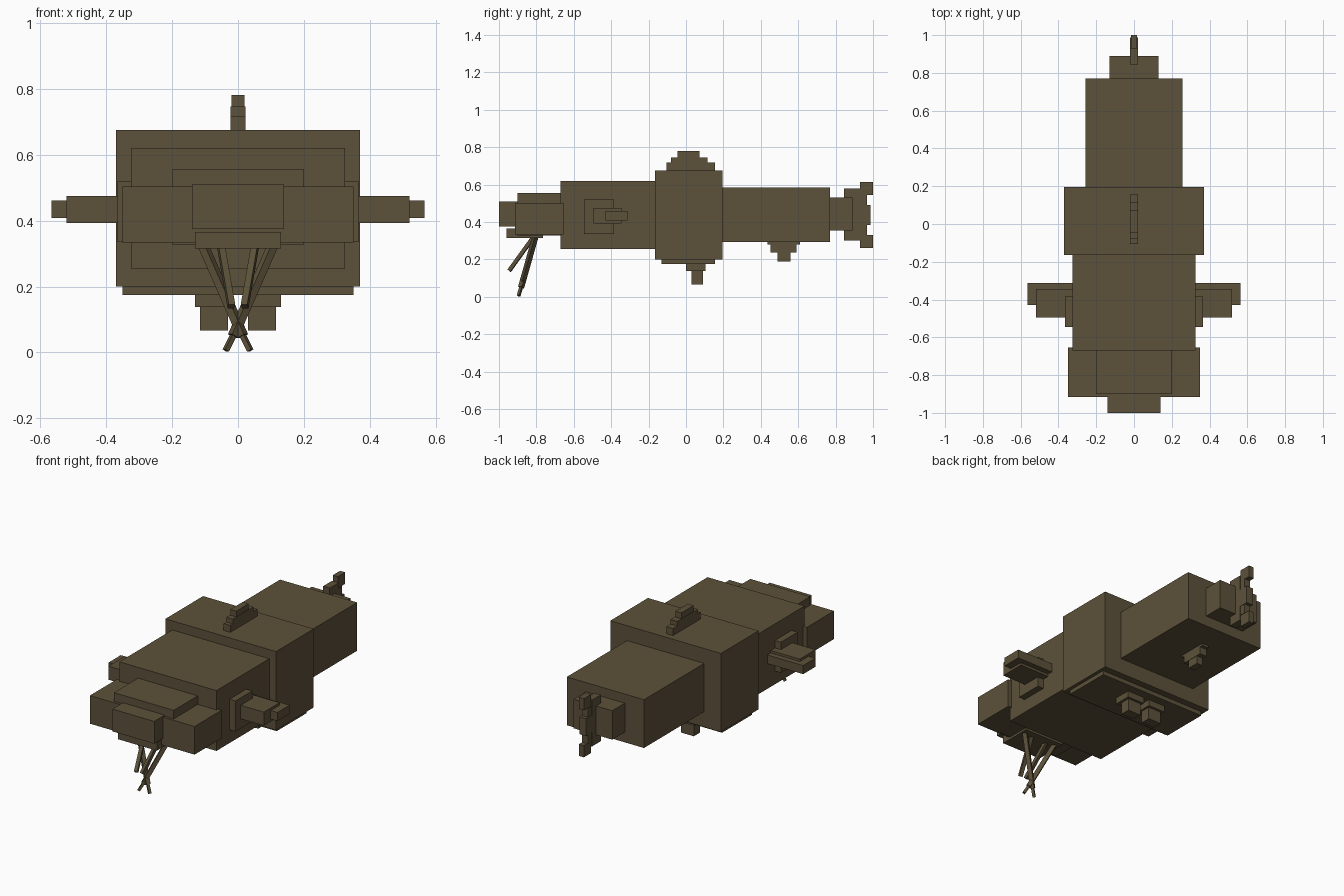
import bpy
from mathutils import Vector

cube = bpy.data.objects.get("Cube")
if cube:
    bpy.data.objects.remove(cube, do_unlink=True)

olive = bpy.data.materials.new("olive_brown")
olive.use_nodes = True
colour = (0.107, 0.082, 0.042, 1)
olive.diffuse_color = colour
olive.node_tree.nodes["Principled BSDF"].inputs["Base Color"].default_value = colour


def finish(name):
    obj = bpy.context.object
    obj.name = name
    obj.data.name = name
    obj.data.materials.append(olive)
    return obj


def box(name, x, y, z):
    """Box from (low, high) ranges."""
    lo, hi = Vector((x[0], y[0], z[0])), Vector((x[1], y[1], z[1]))
    bpy.ops.mesh.primitive_cube_add(size=1, location=(lo + hi) / 2)
    obj = finish(name)
    obj.data.transform(Vector(hi - lo).to_3d().to_4d() and scale_matrix(hi - lo))
    return obj


def scale_matrix(s):
    from mathutils import Matrix
    return Matrix.Diagonal((s.x, s.y, s.z, 1))


def mid_box(name, half, y, z):
    return box(name, (-half, half), y, z)


def pair(name, x, y, z):
    box("left_" + name, x, y, z)
    box("right_" + name, (-x[1], -x[0]), y, z)


def rod(name, a, b, width):
    """Square rod between two points."""
    a, b = Vector(a), Vector(b)
    bpy.ops.mesh.primitive_cube_add(size=1, location=(a + b) / 2)
    obj = finish(name)
    obj.data.transform(scale_matrix(Vector((width, width, (b - a).length))))
    obj.rotation_euler = (b - a).to_track_quat("Z", "Y").to_euler()


# Body
mid_box("front_body", 0.325, (-0.67, -0.165), (0.255, 0.62))
mid_box("middle_body", 0.37, (-0.165, 0.195), (0.20, 0.675))
mid_box("rear_body", 0.258, (0.195, 0.77), (0.293, 0.585))
mid_box("tail_stem", 0.13, (0.77, 0.89), (0.355, 0.53))
mid_box("belly_plate", 0.35, (-0.13, 0.155), (0.175, 0.20))

# Head
mid_box("head", 0.35, (-0.915, -0.655), (0.333, 0.503))
mid_box("brow", 0.2, (-0.9, -0.67), (0.328, 0.555))
mid_box("snout", 0.14, (-1.0, -0.9), (0.375, 0.51))
mid_box("lower_jaw", 0.13, (-0.96, -0.765), (0.315, 0.365))

# Back fin
mid_box("back_fin_base", 0.022, (-0.105, 0.155), (0.675, 0.717))
mid_box("back_fin_middle", 0.022, (-0.08, 0.115), (0.717, 0.745))
mid_box("back_fin_top", 0.02, (-0.045, 0.073), (0.745, 0.78))

# Rear belly fin
mid_box("rear_belly_fin_base", 0.022, (0.435, 0.61), (0.28, 0.293))
mid_box("rear_belly_fin_middle", 0.022, (0.452, 0.59), (0.237, 0.28))
mid_box("rear_belly_fin_tip", 0.02, (0.49, 0.56), (0.19, 0.237))

# Tail fin
mid_box("tail_fin_base", 0.022, (0.845, 0.93), (0.30, 0.58))
mid_box("tail_fin_web", 0.02, (0.93, 0.967), (0.33, 0.545))
mid_box("tail_fin_centre", 0.022, (0.93, 0.987), (0.385, 0.49))
mid_box("tail_fin_upper_lobe", 0.017, (0.93, 1.0), (0.545, 0.615))
mid_box("tail_fin_lower_lobe", 0.017, (0.93, 1.0), (0.26, 0.33))

# Side fins and belly fins
pair("side_fin_mount", (0.325, 0.365), (-0.545, -0.385), (0.335, 0.52))
pair("side_fin_arm", (0.325, 0.52), (-0.495, -0.345), (0.393, 0.475))
pair("side_fin_tip", (0.325, 0.565), (-0.43, -0.313), (0.408, 0.46))
pair("belly_fin_mount", (0.018, 0.13), (0.0, 0.105), (0.138, 0.175))
pair("belly_fin", (0.03, 0.115), (0.03, 0.09), (0.066, 0.138))

# Whiskers
for side, s in (("left", 1), ("right", -1)):
    knee = (s * -0.015, -0.882, 0.05)
    rod(side + "_long_whisker", (s * 0.108, -0.803, 0.33), knee, 0.024)
    rod(side + "_long_whisker_tip", knee, (s * -0.037, -0.895, 0.006), 0.015)
    rod(side + "_short_whisker", (s * 0.053, -0.808, 0.33),
        (s * 0.02, -0.945, 0.14), 0.02)
